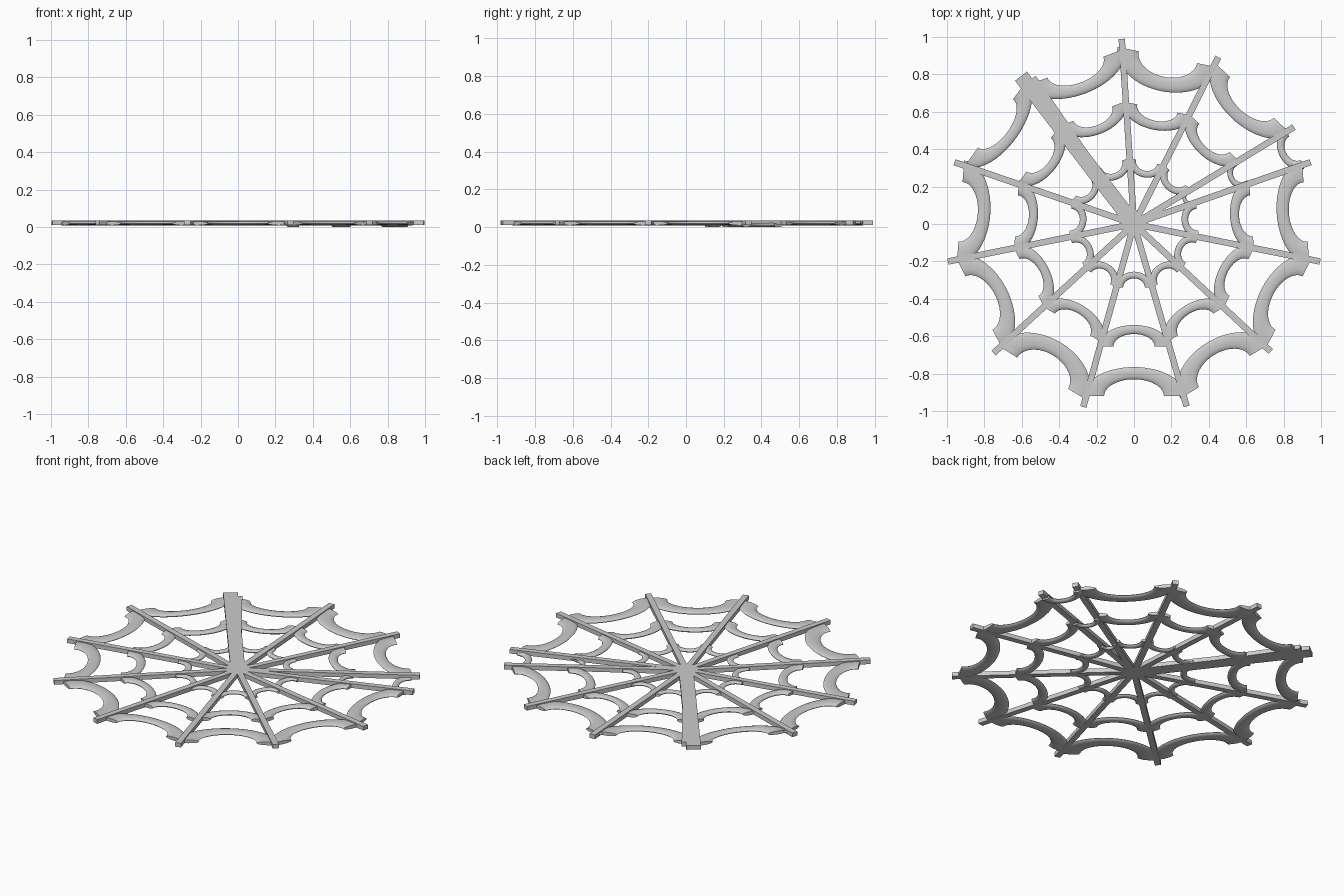
import bpy, bmesh
from math import sin, cos, pi, radians, hypot

if "Cube" in bpy.data.objects:
    bpy.data.objects.remove(bpy.data.objects["Cube"])

Z_LOW, Z_TOP = 0.01, 0.035


def finish(bm, name, smooth=False):
    bmesh.ops.recalc_face_normals(bm, faces=bm.faces)
    me = bpy.data.meshes.new(name)
    bm.to_mesh(me)
    bm.free()
    ob = bpy.data.objects.new(name, me)
    bpy.context.collection.objects.link(ob)
    if smooth:
        bpy.context.view_layer.objects.active = ob
        ob.select_set(True)
        bpy.ops.object.shade_smooth_by_angle(angle=radians(40))
        ob.select_set(False)
    return ob


def spoke(name, angle, length, width=0.034):
    # Flat bar running out from the hub
    bm = bmesh.new()
    bmesh.ops.create_cube(bm, size=1)
    for v in bm.verts:
        v.co.x = (v.co.x + 0.5) * length
        v.co.y *= width
        v.co.z = Z_TOP if v.co.z > 0 else Z_LOW
    ob = finish(bm, name)
    ob.rotation_euler.z = radians(angle)


def thread(name, angle, base, top, half, z, thick=0.0105):
    # Half of a stretched torus, cut flat on its outward side, bulging to the hub
    bm = bmesh.new()
    steps, sides, major, minor = 28, 12, 0.79, 0.21
    rings = []
    for i in range(steps + 1):
        u = pi * i / steps
        ring = []
        for j in range(sides):
            w = 2 * pi * j / sides
            r = major + minor * cos(w)
            ring.append(bm.verts.new((base - (base - top) * r * sin(u),
                                      half * r * cos(u), z + thick * sin(w))))
        rings.append(ring)
    for a, b in zip(rings, rings[1:]):
        for j in range(sides):
            k = (j + 1) % sides
            bm.faces.new((a[j], a[k], b[k], b[j]))
    bm.faces.new(rings[0])
    bm.faces.new(rings[-1])
    ob = finish(bm, name, True)
    ob.rotation_euler.z = radians(angle)


# Spokes: angle and length
spokes = [(93.8, 0.992), (63.2, 1.0), (31.2, 1.0), (19.3, 1.0), (-11.4, 1.015),
          (-43, 1.0), (-73.9, 1.015), (-105.5, 1.015), (-137.4, 1.02),
          (-168.6, 1.015), (161, 1.015)]
for i, (a, l) in enumerate(spokes):
    spoke(f"spoke_{i + 1}", a, l)
spoke("wide_spoke", 127.4, 0.995, 0.08)
spoke("wide_spoke_side", 124.6, 0.95)

# Outer threads: middle angle, outer chord distance, inmost distance
outer = [(78.5, 0.91, 0.725), (47, 0.925, 0.77), (4, 0.92, 0.765),
         (-27, 0.93, 0.765), (-58.5, 0.925, 0.745), (-90, 0.92, 0.765),
         (-121.5, 0.935, 0.745), (-153, 0.93, 0.765), (176, 0.93, 0.77),
         (144, 0.915, 0.78), (110.5, 0.895, 0.745)]
for i, (a, base, top) in enumerate(outer):
    n = i + 1
    thread(f"outer_thread_{n}", a, base, top, 0.275, 0.02)
    mid = 0.655 if a == -90 else 0.63
    thread(f"middle_thread_{n}", a, mid, mid - 0.115, 0.19, 0.02)
    thread(f"inner_thread_{n}", a, 0.34, 0.255, 0.1, 0.02, 0.009)

# Small threads in the narrow gap, set slightly lower
for name, base, top, half in (("outer", 0.95, 0.86, 0.12),
                              ("middle", 0.63, 0.56, 0.08),
                              ("inner", 0.34, 0.29, 0.045)):
    thread(f"small_{name}_thread", 25.2, base, top, half, 0.0105)
